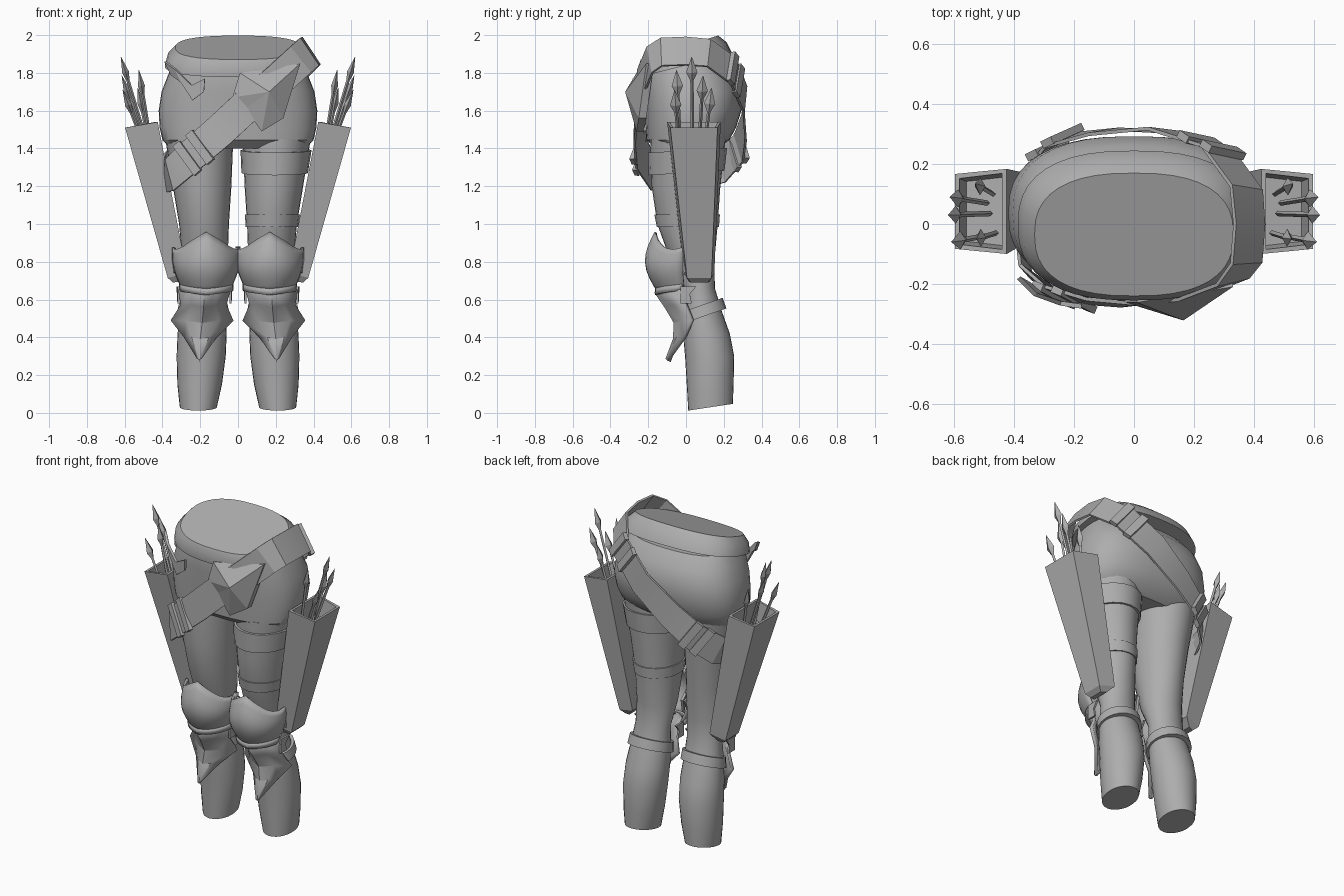
import bpy, bmesh, math
from mathutils import Vector as V

if "Cube" in bpy.data.objects:
    bpy.data.objects.remove(bpy.data.objects["Cube"])

mat = bpy.data.materials.new("plain grey")
mat.diffuse_color = (0.42, 0.42, 0.42, 1)
mat.use_nodes = True
mat.node_tree.nodes["Principled BSDF"].inputs["Base Color"].default_value = mat.diffuse_color


def make(name, verts, faces, angle=35, solid=0.0):
    """Mesh object with outward normals, optional thickness and sharp-edge smoothing."""
    bm = bmesh.new()
    vs = [bm.verts.new(v) for v in verts]
    for f in faces:
        bm.faces.new([vs[i] for i in f])
    bmesh.ops.recalc_face_normals(bm, faces=bm.faces)
    me = bpy.data.meshes.new(name)
    bm.to_mesh(me)
    bm.free()
    me.materials.append(mat)
    ob = bpy.data.objects.new(name, me)
    bpy.context.collection.objects.link(ob)
    if solid:
        m = ob.modifiers.new("thickness", 'SOLIDIFY')
        m.thickness, m.offset = solid, 0
    if angle:
        bpy.ops.object.select_all(action='DESELECT')
        ob.select_set(True)
        bpy.context.view_layer.objects.active = ob
        bpy.ops.object.shade_smooth_by_angle(angle=math.radians(angle))
    return ob


def loft(name, rings, caps=True, closed=True, **kw):
    n = len(rings[0])
    faces = [(i * n + j, i * n + (j + 1) % n, (i + 1) * n + (j + 1) % n, (i + 1) * n + j)
             for i in range(len(rings) - 1) for j in range(n if closed else n - 1)]
    if caps:
        faces += [tuple(range(n)), tuple(range((len(rings) - 1) * n, len(rings) * n))]
    return make(name, [p for r in rings for p in r], faces, **kw)


def oval(cx, cy, rx, ry, zf, n=28, e=2.0):
    """Superellipse ring; zf gives the height from y."""
    out = []
    for i in range(n):
        a = 2 * math.pi * i / n
        c, s = math.cos(a), math.sin(a)
        x = cx + rx * math.copysign(abs(c) ** (2 / e), c)
        y = cy + ry * math.copysign(abs(s) ** (2 / e), s)
        out.append(V((x, y, zf(y))))
    return out


def hip_ring(rx, yf, yb, zf):
    return oval(0, (yf + yb) / 2, rx, (yb - yf) / 2, zf, 40, 2.5)


# Hips
loft("hips", [hip_ring(rx, yf, yb, lambda y, z=z: z) for z, rx, yf, yb in [
    (1.40, .36, -.16, .17), (1.445, .40, -.21, .23), (1.51, .415, -.215, .265),
    (1.60, .42, -.22, .293), (1.70, .405, -.23, .293), (1.79, .37, -.235, .262),
    (1.86, .34, -.225, .20)]])

# Waist belt with sloping top
loft("waist_belt", [
    hip_ring(.365, -.235, .225, lambda y: 1.84 + .25 * y),
    hip_ring(.388, -.25, .245, lambda y: 1.84 + .25 * y),
    hip_ring(.372, -.255, .215, lambda y: 1.90 + .29 * y),
    hip_ring(.332, -.24, .17, lambda y: 1.945 + .31 * y)], angle=30)

# Loose belt end
loft("belt_tail", [[V((-.385, -.18, 1.86)), V((-.35, -.20, 1.79))],
                   [V((-.33, -.235, 1.82)), V((-.30, -.245, 1.75))],
                   [V((-.245, -.265, 1.735)), V((-.24, -.265, 1.655))],
                   [V((-.175, -.275, 1.77)), V((-.18, -.27, 1.70))]],
     caps=False, closed=False, solid=.015, angle=0)

# Diagonal strap hanging from right waist to left thigh
path = [V(p) for p in [
    (-.36, -.16, 1.26), (-.25, -.235, 1.36), (-.1, -.262, 1.49), (.05, -.26, 1.63),
    (.2, -.24, 1.75), (.33, -.19, 1.87), (.375, -.13, 1.91), (.385, 0, 1.915),
    (.375, .12, 1.905), (.28, .25, 1.81), (.1, .312, 1.66), (-.1, .308, 1.51),
    (-.25, .28, 1.40), (-.355, .18, 1.30), (-.395, .02, 1.25)]]


def frame(i):
    along = (path[(i + 1) % len(path)] - path[i - 1]).normalized()
    p = path[i]
    out = V((p.x / .16, p.y / .08, 0)).normalized()
    out.z = .65 * max(0, p.x / .38) * abs(out.x)
    w = along.cross(out).normalized()
    return along, w, w.cross(along).normalized()


rings = []
for i, p in enumerate(path):
    a, w, n = frame(i)
    rings.append([p + w * u * .088 + n * d for u, d in ((-1, -.006), (1, -.006), (1, .006), (-1, .006))])
loft("diagonal_strap", rings + [rings[0]], caps=False, angle=25)


def box(name, c, a, w, n):
    vs = [c + a * i + w * j + n * k for i in (-1, 1) for j in (-1, 1) for k in (-1, 1)]
    make(name, vs, [(0, 1, 3, 2), (4, 5, 7, 6), (0, 1, 5, 4), (2, 3, 7, 6), (0, 2, 6, 4), (1, 3, 7, 5)], angle=0)


# Strap buckles: pairs of raised bars
for i, half in ((1, .10), (9, .095), (12, .095)):
    a, w, n = frame(i)
    for k in (-.02, .07):
        nxt = path[i].lerp(path[i + 1], max(0, k) / .2) + a * min(0, k)
        box("strap_buckle", nxt + n * .008, a * .024, w * half, n * .013)

# Faceted front pouch
rim = [(.01, -.262, 1.80), (.33, -.21, 1.85), (.24, -.25, 1.56), (.125, -.262, 1.49),
       (.04, -.262, 1.61), (-.03, -.262, 1.67)]
back = [(x, y + .04, z) for x, y, z in rim]
k = len(rim)
make("front_pouch", rim + back + [(.165, -.322, 1.70)],
     [(i, (i + 1) % k, 2 * k) for i in range(k)]
     + [(i, (i + 1) % k, k + (i + 1) % k, k + i) for i in range(k)] + [tuple(range(k, 2 * k))], angle=0)

# Leg sections: z, centre x, centre y, radius x, radius y
LEG = [(.03, .21, .13, .098, .118), (.15, .203, .128, .118, .124), (.30, .195, .125, .13, .13),
       (.42, .19, .108, .13, .124), (.54, .185, .085, .12, .104), (.66, .18, .07, .11, .083),
       (.80, .175, .035, .12, .115), (1.0, .18, .008, .132, .16), (1.2, .19, 0, .155, .182),
       (1.45, .205, .01, .18, .20)]


def leg_at(z):
    for a, b in zip(LEG, LEG[1:]):
        if a[0] <= z <= b[0]:
            t = (z - a[0]) / (b[0] - a[0])
            return [p + (q - p) * t for p, q in zip(a, b)]


def band(name, s, z0, z1, grow, tilt):
    """Cuff hugging a leg."""
    rs = []
    for z, g in ((z0, -.01), (z0, grow), (z1, grow), (z1, -.01)):
        _, cx, cy, rx, ry = leg_at(z)
        rs.append(oval(s * cx, cy, rx + g, ry + g, lambda y: z + tilt * (y - cy), 20))
    loft(name, rs, caps=False, angle=30)


def mx(s, pts):
    return [V((s * p[0], p[1], p[2])) for p in pts]


for s in (-1, 1):
    side = "right" if s > 0 else "left"
    # Leg
    loft(side + "_leg", [oval(s * cx, cy, rx, ry, lambda y: z + (.15 * (y - cy) if z < .1 else 0))
                         for z, cx, cy, rx, ry in LEG], angle=40)
    band(side + "_knee_strap", s, .51, .57, .014, .35)

    # Knee cap: domed sheet with a pointed crown edge
    cols, rows = 16, 8
    grid, trim = [], []
    for j in range(rows + 1):
        v = j / rows
        row = []
        for i in range(cols + 1):
            u = 2 * i / cols - 1
            au = abs(u)
            top = .955 - .15 * au if au < .5 else .88 - .015 * math.sin((au - .5) * 2 * math.pi)
            bot = .635 + .025 * au
            half = .125 + .05 * math.sin(min(1, v * 1.3) * math.pi / 2)
            front = -.14 - .02 * v - .06 * math.sin(math.pi * v)
            x = .168 + half * math.sin(u * 1.45) / math.sin(1.45)
            row.append((x, front + (.01 - front) * (1 - math.cos(u * 1.45)), bot + (top - bot) * v))
        grid.append(mx(s, row))
    loft(side + "_knee_cap", grid, caps=False, closed=False, solid=.014, angle=50)

    # Trim along the lower edge of the knee cap
    low = grid[0]
    trim = [[p + V(((p.x - s * .168) * .06, -.012, dz)) for p in low] for dz in (-.012, .022)]
    loft(side + "_knee_trim", trim, caps=False, closed=False, solid=.022, angle=30)
    # Pointed tabs beside the knee
    for hx, d in ((.335, 1), (.02, -1)):
        make(side + "_knee_tab", mx(s, [(hx, -.03, .86), (hx + d * .012, .03, .83), (hx, .0, .74), (hx - d * .03, -.06, .78)]),
             [(0, 1, 2, 3)], angle=0, solid=.015)
        make(side + "_shin_tab", mx(s, [(hx - d * .02, -.03, .67), (hx - d * .015, .055, .67),
                                        (hx - d * .02, .02, .63), (hx - d * .02, .03, .58), (hx - d * .02, -.03, .58)]),
             [(0, 1, 2, 3, 4)], angle=0, solid=.012)

    # Shin guard: ridged plate with wing points and a lower tip
    sh = []
    for z, c, hw, yr, ys in ((.655, .178, .132, -.16, -.03), (.575, .182, .115, -.105, 0), (.49, .19, .16, -.055, .035),
                             (.40, .20, .08, -.06, -.005), (.285, .205, .004, -.09, -.088)):
        sh.append(mx(s, [(c - hw, ys, z), (c - hw * .5, (yr + ys) / 2 - .01, z), (c, yr, z - .012),
                         (c + hw * .5, (yr + ys) / 2 - .01, z), (c + hw, ys, z)]))
    loft(side + "_shin_guard", sh, caps=False, closed=False, solid=.02, angle=25)

    # Quiver: tapered open case
    def quad(xi, xo, hi, ho, cy, zi, zo):
        return mx(s, [(xi, cy - hi, zi), (xo, cy - ho, zo), (xo, cy + ho, zo), (xi, cy + hi, zi)])
    loft(side + "_quiver", [
        quad(.31, .345, .055, .045, .07, .695, .69), quad(.27, .372, .08, .065, .07, .74, .715),
        quad(.425, .598, .142, .125, .042, 1.54, 1.51), quad(.44, .583, .127, .11, .042, 1.54, 1.51),
        quad(.43, .56, .115, .10, .042, 1.42, 1.40)], angle=0)

    # Arrows fanning out of the quiver
    for tip, base in (((.62, .03, 1.885), (.48, .035, 1.42)), ((.525, -.05, 1.815), (.46, -.03, 1.42)),
                      ((.53, .135, 1.72), (.47, .10, 1.42)), ((.615, .09, 1.785), (.49, .07, 1.42)),
                      ((.61, -.06, 1.71), (.50, -.04, 1.42))):
        t, b = mx(s, [tip, base])
        d = (t - b).normalized()
        e = d.cross(V((0, 1, 0))).normalized()
        f = d.cross(e)
        rs = []
        for p, r, q in ((b, .009, .009), (t - d * .13, .009, .009), (t - d * .085, .03, .018), (t, .001, .001)):
            rs.append([p + e * q, p + f * r, p - e * q, p - f * r])
        loft(side + "_arrow", rs, angle=0)

# Bands on the right thigh
band("upper_thigh_band", 1, 1.27, 1.39, .014, 0.06)
band("lower_thigh_band", 1, .985, 1.05, .008, 0)
